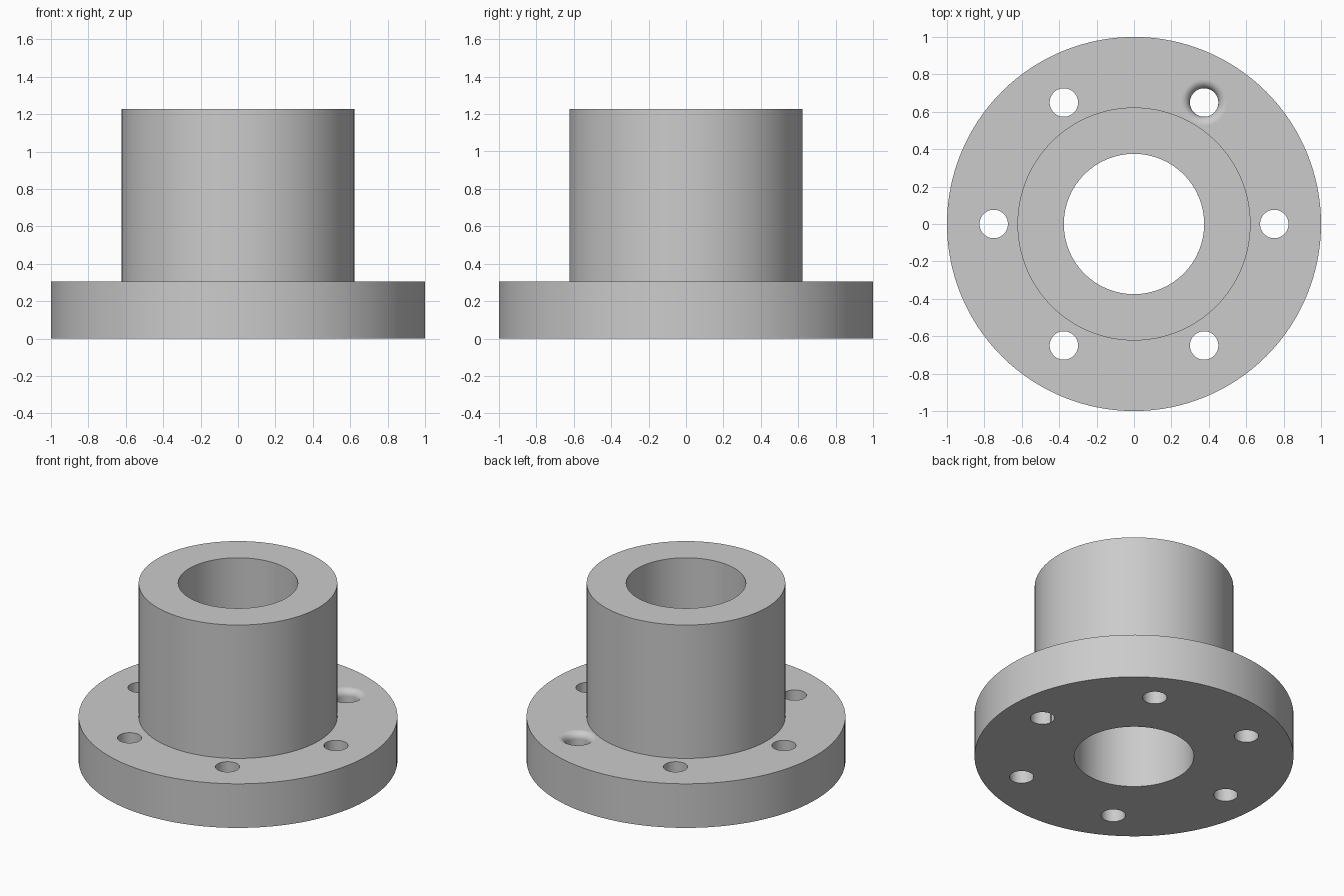
import bpy, bmesh
from math import sin, cos, pi, radians

if "Cube" in bpy.data.objects:
    bpy.data.objects.remove(bpy.data.objects["Cube"], do_unlink=True)

BORE_R, COLLAR_R, FLANGE_R = 0.375, 0.623, 1.0
FLANGE_H, TOTAL_H = 0.305, 1.228
HOLE_R, BOLT_CIRCLE_R, FILLET_R = 0.076, 0.75, 0.046

steel = bpy.data.materials.new("grey steel")
steel.use_nodes = True
grey = (0.6, 0.6, 0.6, 1)
steel.diffuse_color = grey
steel.node_tree.nodes["Principled BSDF"].inputs["Base Color"].default_value = grey


def lathe(name, profile, sides, tube=False, centre=(0, 0)):
    """Spin (radius, height) points about z; a tube closes on itself, else ends are capped."""
    bm = bmesh.new()
    rings = [[bm.verts.new((r * cos(2 * pi * i / sides), r * sin(2 * pi * i / sides), z))
              for i in range(sides)] for r, z in profile]
    pairs = list(zip(rings, rings[1:]))
    if tube:
        pairs.append((rings[-1], rings[0]))
    else:
        bm.faces.new(rings[0])
        bm.faces.new(rings[-1])
    for a, b in pairs:
        for i in range(sides):
            j = (i + 1) % sides
            bm.faces.new((a[i], a[j], b[j], b[i]))
    bmesh.ops.recalc_face_normals(bm, faces=bm.faces)
    mesh = bpy.data.meshes.new(name)
    bm.to_mesh(mesh)
    bm.free()
    obj = bpy.data.objects.new(name, mesh)
    obj.location = (*centre, 0)
    mesh.materials.append(steel)
    bpy.context.collection.objects.link(obj)
    return obj


# Flange and collar turned as one bored piece
hub = lathe("flanged_collar", [
    (BORE_R, 0), (FLANGE_R, 0), (FLANGE_R, FLANGE_H),
    (COLLAR_R, FLANGE_H), (COLLAR_R, TOTAL_H), (BORE_R, TOTAL_H)], 128, tube=True)

# Six bolt holes; the one at back left has a rounded rim
plain_hole = [(HOLE_R, -0.1), (HOLE_R, FLANGE_H + 0.1)]
rim = [(HOLE_R + FILLET_R * (1 - cos(a)), FLANGE_H - FILLET_R * (1 - sin(a)))
       for a in (pi / 2 * k / 10 for k in range(11))]
rounded_hole = [plain_hole[0]] + rim + [(rim[-1][0], FLANGE_H + 0.1)]

bpy.context.view_layer.objects.active = hub
for k in range(6):
    angle = radians(60 * k)
    cutter = lathe("bolt_hole_cutter", rounded_hole if k == 1 else plain_hole, 48,
                   centre=(BOLT_CIRCLE_R * cos(angle), BOLT_CIRCLE_R * sin(angle)))
    cutter.hide_render = True
    cut = hub.modifiers.new("bolt_hole", 'BOOLEAN')
    cut.operation = 'DIFFERENCE'
    cut.solver = 'EXACT'
    cut.object = cutter
    bpy.context.view_layer.update()
    bpy.ops.object.modifier_apply(modifier=cut.name)
    bpy.data.objects.remove(cutter, do_unlink=True)

# Smooth round walls, flat level faces
bpy.ops.object.select_all(action='DESELECT')
hub.select_set(True)
bpy.ops.object.shade_smooth_by_angle(angle=radians(30))
for face in hub.data.polygons:
    if abs(face.normal.z) > 0.9999:
        face.use_smooth = False
